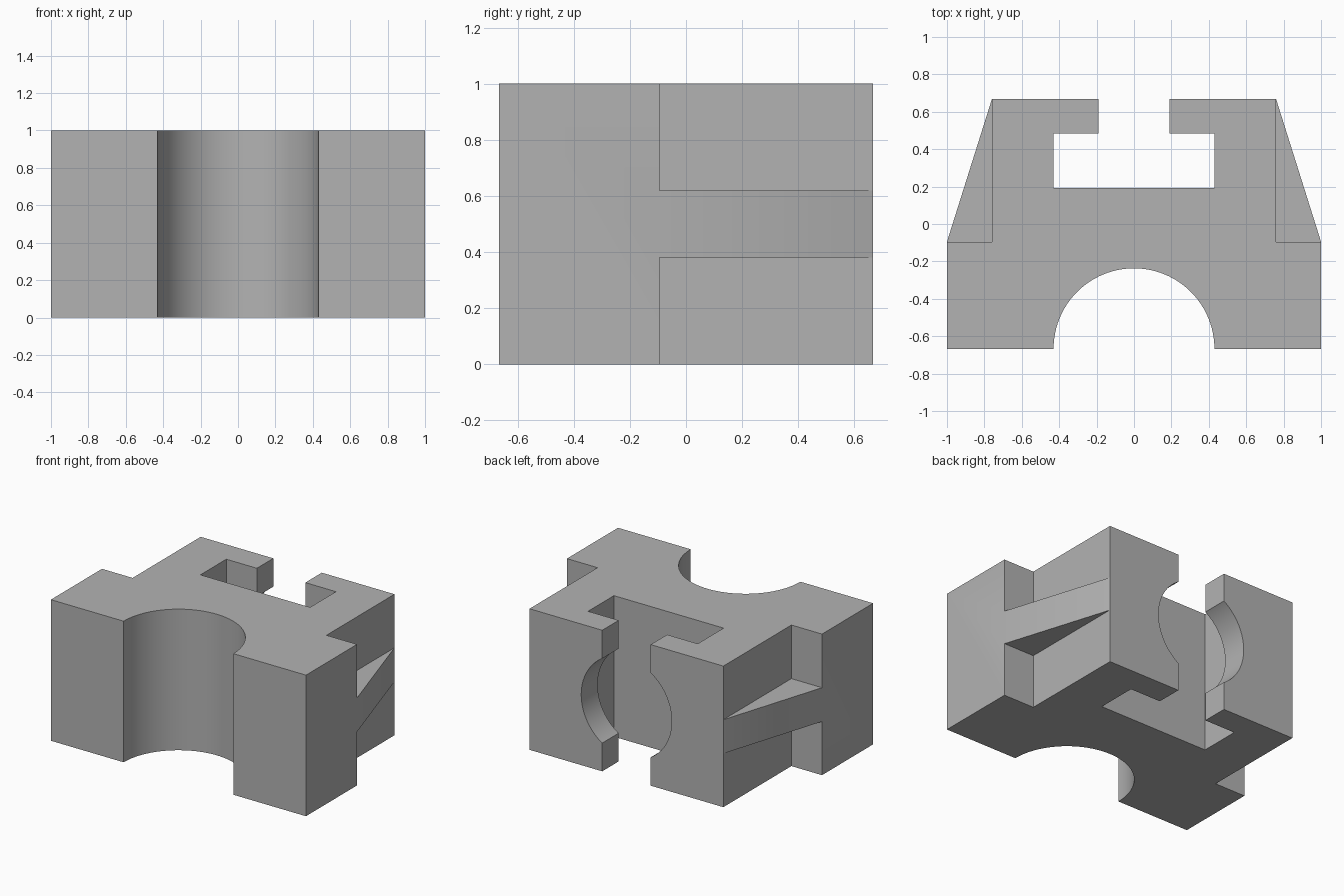
import bpy, bmesh
from math import cos, sin, pi, radians
from mathutils import Matrix

if "Cube" in bpy.data.objects:
    bpy.data.objects.remove(bpy.data.objects["Cube"], do_unlink=True)

# Outline sizes
BACK, STEP, NECK = 0.667, -0.095, 0.76
CRADLE_R, BORE_R = 0.43, 0.355

grey = bpy.data.materials.new("plain grey")
grey.use_nodes = True
colour = (0.45, 0.45, 0.45, 1)
grey.diffuse_color = colour
grey.node_tree.nodes["Principled BSDF"].inputs["Base Color"].default_value = colour


def make_object(name, bm):
    bmesh.ops.recalc_face_normals(bm, faces=bm.faces)
    mesh = bpy.data.meshes.new(name)
    bm.to_mesh(mesh)
    bm.free()
    mesh.materials.append(grey)
    obj = bpy.data.objects.new(name, mesh)
    bpy.context.collection.objects.link(obj)
    return obj


def prism(name, outline, bottom, top):
    bm = bmesh.new()
    face = bm.faces.new([bm.verts.new((x, y, bottom)) for x, y in outline])
    up = bmesh.ops.extrude_face_region(bm, geom=[face])["geom"]
    verts = [v for v in up if isinstance(v, bmesh.types.BMVert)]
    bmesh.ops.translate(bm, verts=verts, vec=(0, 0, top - bottom))
    return make_object(name, bm)


def cut(target, cutter):
    cutter.hide_render = True
    mod = target.modifiers.new("cut", 'BOOLEAN')
    mod.operation = 'DIFFERENCE'
    mod.solver = 'EXACT'
    mod.object = cutter
    bpy.context.view_layer.objects.active = target
    bpy.ops.object.modifier_apply(modifier=mod.name)
    bpy.data.objects.remove(cutter, do_unlink=True)


# Block with half-round cradle in front and T-slot behind
steps = 48
arc = [(CRADLE_R * sin(a), -BACK + CRADLE_R * cos(a))
       for a in (pi / 2 * (1 - 2 * i / steps) for i in range(steps // 2))]
half = [(CRADLE_R, -BACK), (1, -BACK), (1, STEP), (NECK, BACK), (0.19, BACK),
        (0.19, 0.483), (0.43, 0.483), (0.43, 0.193)]
right_side = arc[:0:-1] + half
mirrored = [(-x, y) for x, y in reversed(right_side)]
outline = [(0, -BACK + CRADLE_R)] + right_side + mirrored
block = prism("clamp_block", outline, 0, 1)

# Side notches above and below the tapered ribs
for side in (-1, 1):
    for low, high in ((-0.2, 0.38), (0.62, 1.2)):
        corners = [(side * x, y) for x, y in
                   ((NECK, STEP), (1.2, STEP), (1.2, 0.8), (NECK, 0.8))]
        cut(block, prism("notch_cutter", corners, low, high))

# Round bore through the slot lips
bm = bmesh.new()
bmesh.ops.create_cone(
    bm, cap_ends=True, segments=64, radius1=BORE_R, radius2=BORE_R, depth=0.5,
    matrix=Matrix.Translation((0, 0.6, 0.5)) @ Matrix.Rotation(pi / 2, 4, 'X'))
cut(block, make_object("bore_cutter", bm))

# Smooth curved walls, sharp edges
bpy.ops.object.select_all(action='DESELECT')
block.select_set(True)
bpy.context.view_layer.objects.active = block
bpy.ops.object.shade_smooth_by_angle(angle=radians(30))
